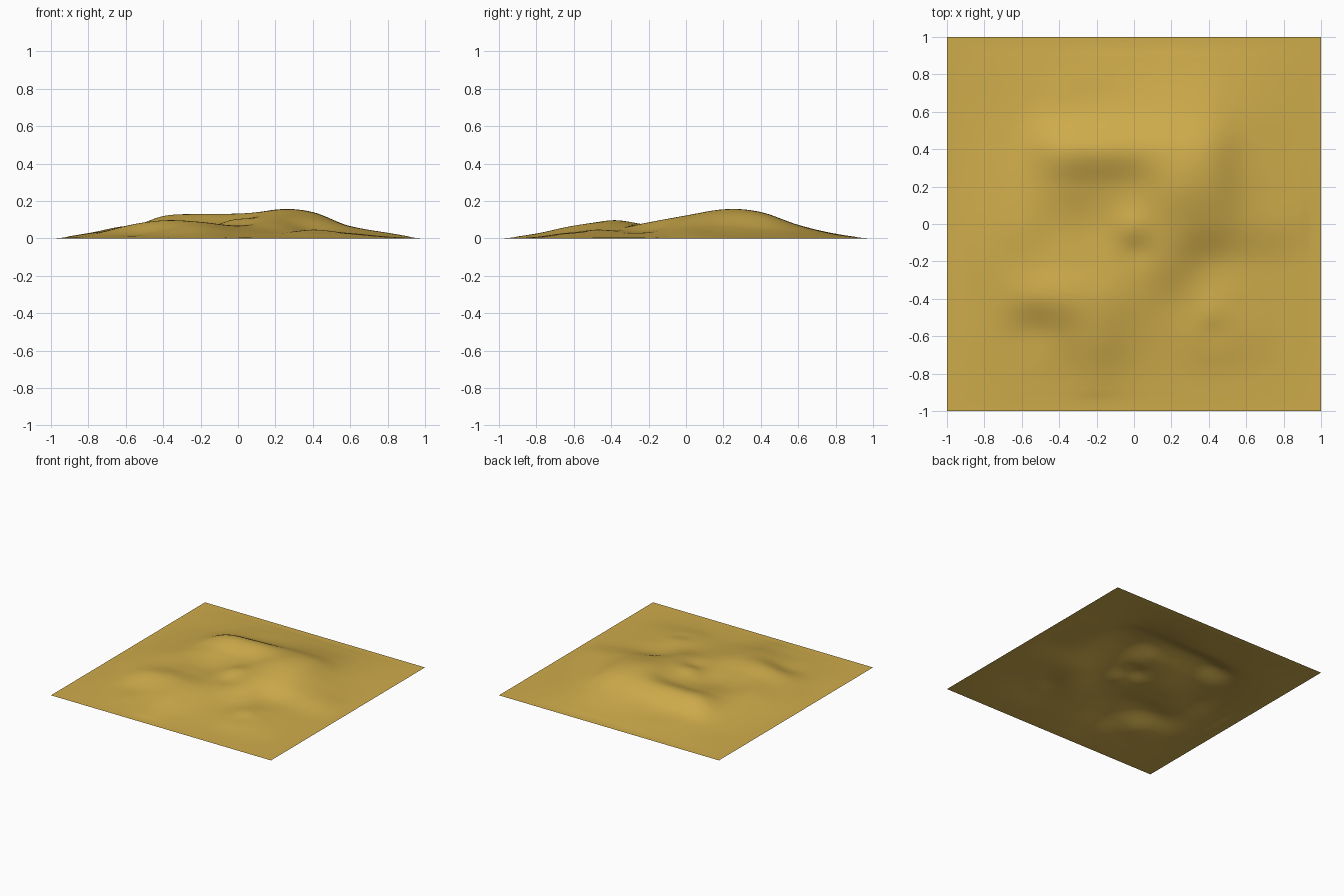
import bpy, bmesh, math

if "Cube" in bpy.data.objects:
    bpy.data.objects.remove(bpy.data.objects["Cube"])

# Coarse survey of heights (thousandths), back row first, every 0.2 units; the border is flat
SURVEY = """
5 10 15 20 22 25 22 12 4
8 22 40 48 60 72 66 30 8
15 45 118 130 132 140 128 50 12
22 58 85 80 95 150 138 64 20
28 66 62 55 88 122 105 62 30
26 60 72 66 74 85 42 30 12
18 62 96 88 62 42 38 28 10
10 26 48 68 38 25 36 25 8
3 8 12 26 12 8 8 6 2
"""
rows = [[int(v) / 1000 for v in line.split()] for line in SURVEY.split("\n") if line]
rows.reverse()

# Small knolls and hollows: x, y, radius, height
DETAILS = [(-0.02, -0.02, 0.09, 0.018), (0.02, -0.15, 0.08, -0.010),
           (-0.52, -0.56, 0.13, -0.014), (-0.55, -0.40, 0.10, 0.006),
           (0.42, -0.48, 0.10, 0.010), (0.43, -0.58, 0.08, -0.008),
           (0.26, 0.27, 0.12, 0.003), (-0.40, 0.68, 0.10, 0.004)]


def survey(i, j):
    if 1 <= i <= 9 and 1 <= j <= 9:
        return rows[j - 1][i - 1]
    return 0.0


def spline(a, b, c, d, t):
    return b + 0.5 * t * (c - a + t * (2 * a - 5 * b + 4 * c - d + t * (3 * (b - c) + d - a)))


def height(x, y):
    u, v = (x + 1) * 5, (y + 1) * 5
    i, j = min(int(u), 9), min(int(v), 9)
    strips = [spline(*[survey(i + k, j + m) for k in (-1, 0, 1, 2)], u - i)
              for m in (-1, 0, 1, 2)]
    z = spline(*strips, v - j)
    for cx, cy, r, h in DETAILS:
        z += h * math.exp(-((x - cx) ** 2 + (y - cy) ** 2) / (r * r))
    edge = min(1.0, (1 - max(abs(x), abs(y))) / 0.1)
    return max(0.0, z * edge)


# Terrain sheet
bm = bmesh.new()
bmesh.ops.create_grid(bm, x_segments=100, y_segments=100, size=1)
for v in bm.verts:
    v.co.z = height(v.co.x, v.co.y)
for f in bm.faces:
    f.smooth = True
mesh = bpy.data.meshes.new("sand_terrain")
bm.to_mesh(mesh)
bm.free()
terrain = bpy.data.objects.new("sand_terrain", mesh)
bpy.context.collection.objects.link(terrain)

# Sand colour
sand = bpy.data.materials.new("sand")
sand.diffuse_color = (0.62, 0.41, 0.07, 1)
sand.use_nodes = True
sand.node_tree.nodes["Principled BSDF"].inputs["Base Color"].default_value = sand.diffuse_color
mesh.materials.append(sand)
